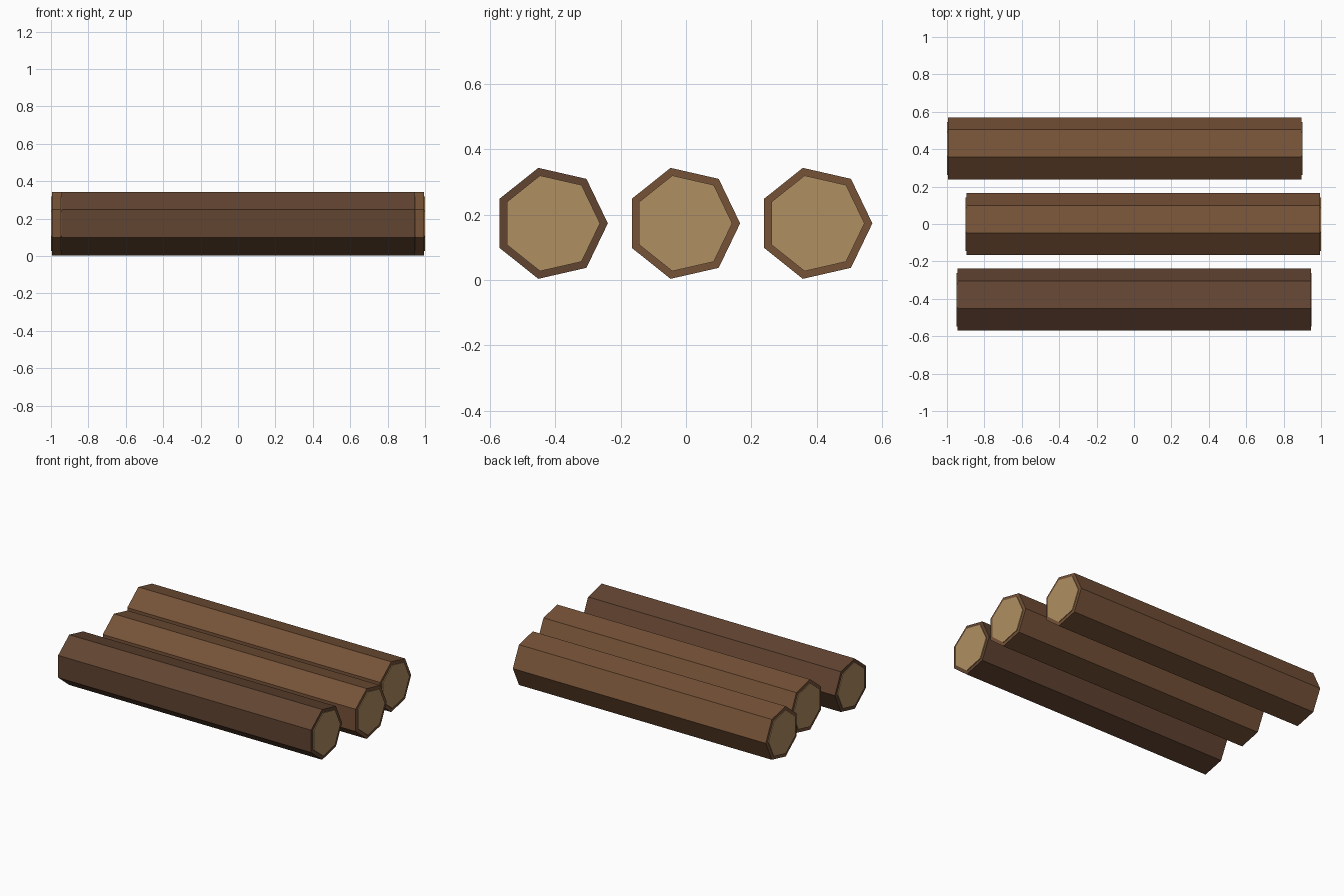
import bpy, bmesh
from mathutils import Matrix

if "Cube" in bpy.data.objects:
    bpy.data.objects.remove(bpy.data.objects["Cube"])

R, CAP_R, ZC = 0.174, 0.150, 0.173
LENGTH, CAP_T = 1.89, 0.01


def material(name, rgb):
    m = bpy.data.materials.new(name)
    m.diffuse_color = (*rgb, 1)
    m.use_nodes = True
    m.node_tree.nodes["Principled BSDF"].inputs["Base Color"].default_value = m.diffuse_color
    return m


def prism(name, radius, length, x, y, mat):
    """Seven-sided prism lying along x, one corner pointing to +y."""
    bm = bmesh.new()
    bmesh.ops.create_cone(bm, cap_ends=True, segments=7, radius1=radius,
                          radius2=radius, depth=length,
                          matrix=Matrix.Rotation(1.5707963, 4, 'Y'))
    me = bpy.data.meshes.new(name)
    bm.to_mesh(me)
    bm.free()
    me.materials.append(mat)
    ob = bpy.data.objects.new(name, me)
    ob.location = (x, y, ZC)
    bpy.context.collection.objects.link(ob)


bark = material("bark", (0.18, 0.084, 0.038))
dark_bark = material("dark_bark", (0.122, 0.058, 0.031))
cut_wood = material("cut_wood", (0.434, 0.274, 0.122))

# Three staggered logs, each with a pale cut face at both ends
for name, x, y, mat in (("front", 0.0, -0.413, dark_bark),
                        ("middle", 0.05, -0.0085, bark),
                        ("back", -0.05, 0.396, bark)):
    prism(f"{name}_log", R, LENGTH, x, y, mat)
    for side, s in (("left", -1), ("right", 1)):
        prism(f"{name}_log_{side}_cut_face", CAP_R, CAP_T,
              x + s * LENGTH / 2, y, cut_wood)
